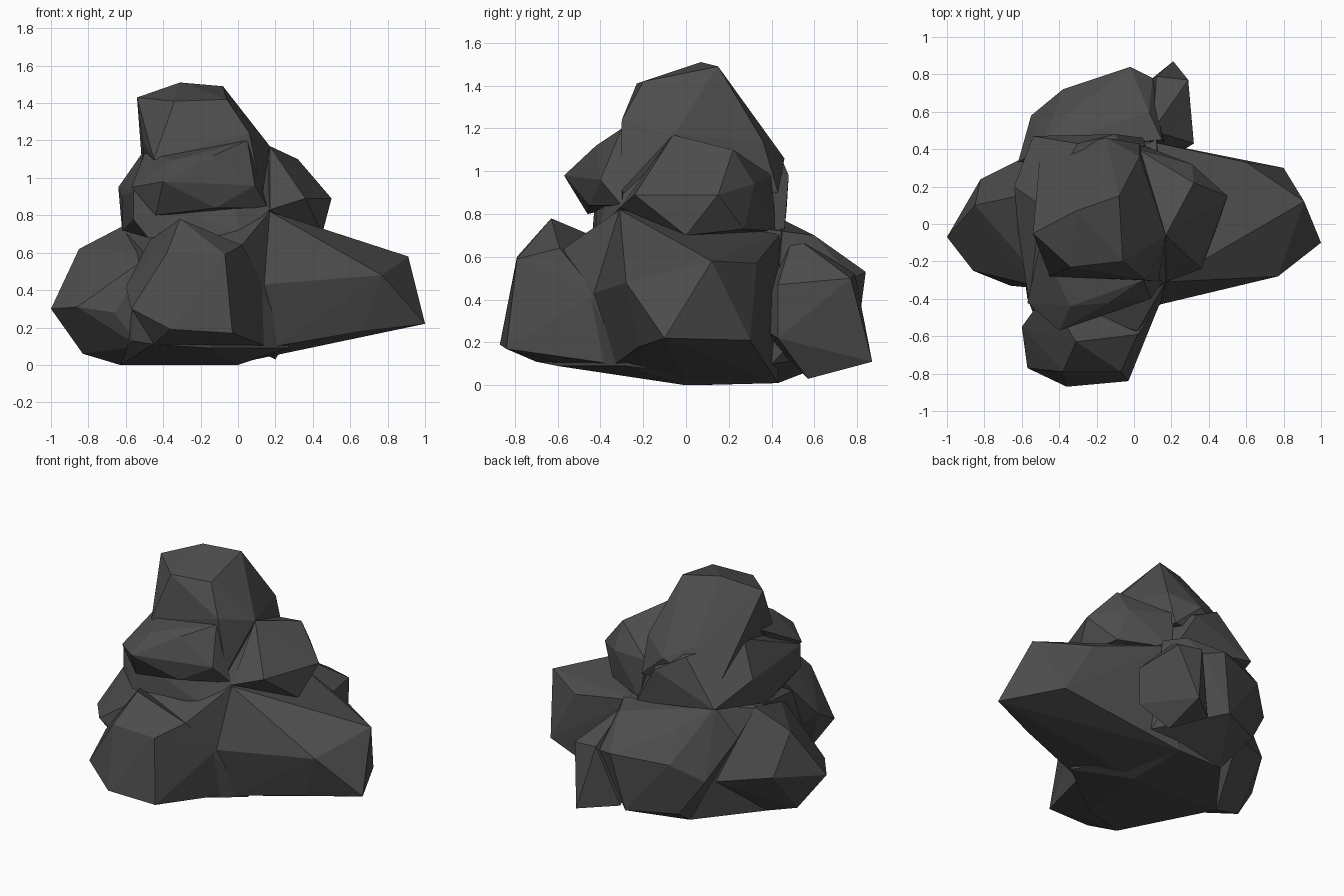
import bpy, bmesh

rock = bpy.data.materials.new("dark grey rock")
rock.diffuse_color = (0.075, 0.075, 0.075, 1)


def boulder(name, *corners):
    """Chiselled flat-faced stone: convex hull of its main corners."""
    bm = bmesh.new()
    for c in corners:
        bm.verts.new(c)
    res = bmesh.ops.convex_hull(bm, input=bm.verts[:])
    loose = {v for v in res["geom_interior"] if isinstance(v, bmesh.types.BMVert)}
    bmesh.ops.delete(bm, geom=list(loose), context='VERTS')
    bmesh.ops.recalc_face_normals(bm, faces=bm.faces[:])
    me = bpy.data.meshes.new(name)
    bm.to_mesh(me)
    bm.free()
    me.materials.append(rock)
    ob = bpy.data.objects.new(name, me)
    bpy.context.collection.objects.link(ob)
    return ob


# Long arm towards the right
boulder("right_arm",
        (1, -.1, .22), (.91, .12, .58), (.8, .3, .21), (.77, -.28, .48),
        (.6, .33, .57), (.54, -.26, .54), (.66, -.22, .18), (.14, -.43, .43),
        (.17, -.31, .82), (.05, .45, .72), (0, 0, .01), (.2, -.33, .1),
        (0, .43, .01))

# Front block
boulder("front_block",
        (-.36, -.87, .19), (-.03, -.84, .17), (-.57, -.77, .3), (-.38, -.79, .6),
        (-.07, -.79, .59), (-.31, -.63, .78), (.02, -.59, .64), (-.6, -.55, .42),
        (-.2, -.5, .08), (-.45, -.7, .11), (-.47, -.37, .67), (.14, -.42, .43),
        (.15, -.35, .1))

# Left block
boulder("left_block",
        (-1, -.07, .3), (-.85, .1, .62), (-.86, -.25, .31), (-.66, -.33, .28),
        (-.66, -.2, .54), (-.82, .24, .35), (-.83, 0, .06), (-.63, .03, 0),
        (-.62, .15, .74), (-.53, -.3, .1), (-.5, .4, .3), (-.45, -.35, .6))

# Rear block and the small stone beside it
boulder("rear_block",
        (-.02, .84, .53), (-.38, .72, .5), (-.55, .58, .38), (-.34, .6, .68),
        (.08, .6, .7), (-.1, .79, .15), (-.4, .65, .15), (-.33, .43, .01),
        (-.62, .33, .6), (.15, .45, .72), (.2, .4, .1), (-.5, .4, .8),
        (.1, .78, .5))
boulder("rear_small_stone",
        (.21, .87, .11), (.29, .77, .5), (.12, .79, .52), (.32, .43, .47),
        (.32, .43, .22), (.2, .57, .03), (.1, .5, .7), (0, .7, .12), (.1, .3, .3))

# Base core filling the middle
boulder("base_core",
        (-.63, .03, 0), (0, 0, 0), (0, .43, .01), (-.33, .43, .01), (-.57, -.4, .13),
        (.14, -.43, .43), (.27, -.28, .09), (-.15, -.6, .09), (-.45, -.7, .11),
        (-.5, -.42, .6), (.02, -.57, .64), (-.62, .15, .73), (.12, .45, .72),
        (.17, -.31, .82))

# Waist stone under the peak
boulder("waist",
        (-.64, .2, .95), (-.62, .02, .72), (-.54, .47, .82), (-.1, .48, .98),
        (.05, .46, .72), (.17, -.06, .8), (-.62, -.05, .9), (-.5, .1, 1.15),
        (.02, -.42, .7), (-.48, -.44, .68), (-.1, -.3, 1.12), (-.3, .43, 1.1),
        (.17, -.06, 1.1), (-.56, -.42, .78), (.17, -.31, .83), (-.56, -.42, .93))

# Bump on the front of the waist
boulder("front_bump",
        (-.4, -.57, .98), (-.34, -.44, 1.1), (-.13, -.42, 1.12), (-.12, -.45, .84),
        (.09, -.4, .96), (-.44, -.46, .8), (-.57, -.42, .95), (.16, -.3, .84),
        (-.5, -.1, 1.13), (.05, -.3, 1.2))

# Bump on the right of the waist
boulder("right_bump",
        (.17, -.06, 1.17), (.32, .22, 1.1), (.31, .32, .94), (.5, .15, .89),
        (.36, -.24, .89), (.45, 0, .7), (.36, .27, .73), (.17, -.31, .83),
        (.02, .4, .98), (.05, .42, .72), (.15, -.05, .72))

# Peak
boulder("peak",
        (-.54, -.05, 1.43), (-.34, -.23, 1.41), (-.31, .07, 1.51), (-.08, .15, 1.49),
        (-.06, -.2, 1.42), (.06, -.3, 1.24), (-.51, -.1, 1.2), (.17, -.06, 1.17),
        (.03, .36, 1.14), (-.32, .36, 1.15), (-.45, -.28, 1.1), (.13, -.31, .9),
        (-.15, .46, 1.06), (.03, .43, .9), (-.5, .4, .9))
